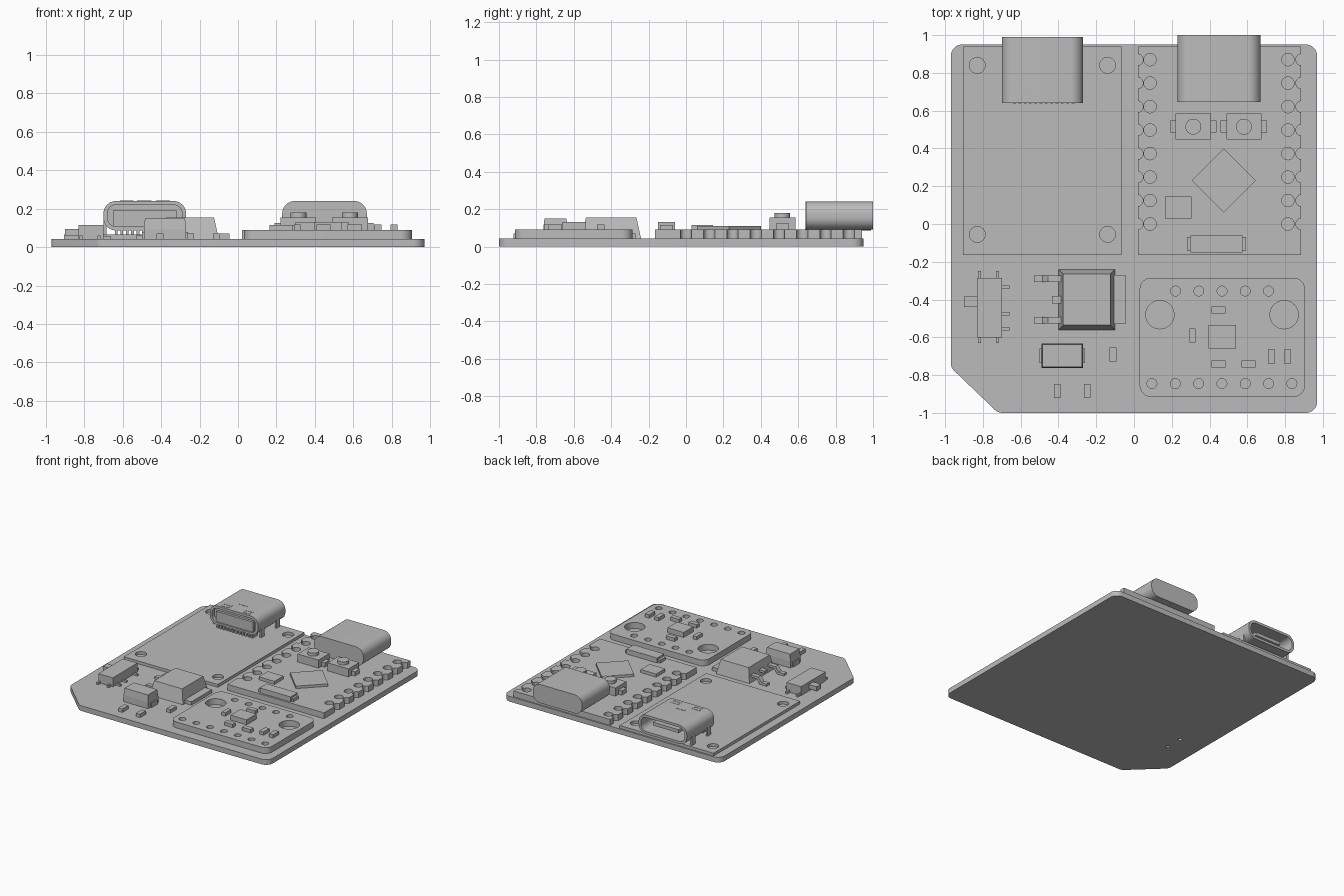
import bpy, bmesh, math
from mathutils import Vector, Matrix

if "Cube" in bpy.data.objects:
    bpy.data.objects.remove(bpy.data.objects["Cube"])

grey = bpy.data.materials.new("plain grey")
grey.diffuse_color = (0.5, 0.5, 0.5, 1)
grey.use_nodes = True
grey.node_tree.nodes["Principled BSDF"].inputs["Base Color"].default_value = grey.diffuse_color


def add(name, mesh):
    mesh.materials.clear()
    mesh.materials.append(grey)
    ob = bpy.data.objects.new(name, mesh)
    bpy.context.collection.objects.link(ob)
    return ob


def box(name, x0, x1, y0, y1, z0, z1, inset=0.0):
    """Box whose top can be drawn in for sloping sides."""
    bm = bmesh.new()
    bmesh.ops.create_cube(bm, size=1)
    for v in bm.verts:
        i = inset if v.co.z > 0 else 0
        v.co = (x1 - i if v.co.x > 0 else x0 + i,
                y1 - i if v.co.y > 0 else y0 + i,
                z1 if v.co.z > 0 else z0)
    me = bpy.data.meshes.new(name)
    bm.to_mesh(me)
    bm.free()
    return add(name, me)


def plate(name, outlines, lo, hi, upright=False):
    """Extrude nested outlines along z, or along y when upright (outlines in x, z)."""
    cu = bpy.data.curves.new(name, 'CURVE')
    cu.dimensions, cu.fill_mode, cu.extrude = '2D', 'BOTH', (hi - lo) / 2
    for pts in outlines:
        s = cu.splines.new('POLY')
        s.points.add(len(pts) - 1)
        for p, q in zip(s.points, pts):
            p.co = (q[0], q[1], 0, 1)
        s.use_cyclic_u = True
    tmp = bpy.data.objects.new("outline", cu)
    bpy.context.collection.objects.link(tmp)
    dg = bpy.context.evaluated_depsgraph_get()
    me = bpy.data.meshes.new_from_object(tmp.evaluated_get(dg))
    bpy.data.objects.remove(tmp)
    mid = (lo + hi) / 2
    if upright:
        me.transform(Matrix.Translation((0, mid, 0)) @ Matrix.Rotation(math.pi / 2, 4, 'X'))
    else:
        me.transform(Matrix.Translation((0, 0, mid)))
    bm = bmesh.new()
    bm.from_mesh(me)
    bmesh.ops.remove_doubles(bm, verts=bm.verts, dist=1e-5)
    bmesh.ops.recalc_face_normals(bm, faces=bm.faces)
    bm.to_mesh(me)
    bm.free()
    return add(name, me)


def circle(x, y, r, n=24):
    return [(x + r * math.cos(2 * math.pi * i / n), y + r * math.sin(2 * math.pi * i / n))
            for i in range(n)]


def fillet(pts, r, n=8):
    out = []
    for i, p in enumerate(pts):
        p = Vector(p)
        d1 = (Vector(pts[i - 1]) - p).normalized()
        d2 = (Vector(pts[(i + 1) % len(pts)]) - p).normalized()
        half = d1.angle(d2) / 2
        c = p + (d1 + d2).normalized() * r / math.sin(half)
        a, b = p + d1 * r / math.tan(half) - c, p + d2 * r / math.tan(half) - c
        out += [tuple(c + a.lerp(b, k / n).normalized() * r) for k in range(n + 1)]
    return out


def rect(x0, x1, y0, y1):
    return [(x0, y0), (x1, y0), (x1, y1), (x0, y1)]


B, M, L = 0.042, 0.09, 0.065   # top of base board, right modules, left module

# base board with chamfered corner and two peg holes
plate("base_board", [fillet([(-.72, -1), (.97, -1), (.97, .95), (-.97, .95), (-.97, -.76)], .06),
                     circle(-.76, -.52, .014), circle(-.76, -.38, .014)], 0, B)

# left charger module
plate("charger_board", [rect(-.905, -.065, -.165, .94)] +
      [circle(x, y, .042) for x in (-.83, -.14) for y in (-.055, .84)], B, L)

# open socket on the charger: shell, core, tongue, pins, legs
plate("charger_socket_shell", [fillet(rect(-.70, -.27, .087, .24), .065),
                               fillet(rect(-.68, -.29, .107, .22), .046)], .64, .99, True)
plate("charger_socket_core", [fillet(rect(-.68, -.29, .107, .22), .046)], .67, .74, True)
box("charger_socket_back", -.65, -.32, .65, .70, .09, .19)
box("charger_socket_tongue", -.60, -.37, .74, .95, .15, .177)
for i in range(12):
    x = -.64 + i * .0282
    box("charger_socket_pin", x, x + .014, .637, .70, L, .095)
for x in (-.70, -.285):
    for y in (.68, .88):
        box("charger_socket_leg", x, x + .015, y, y + .045, L - .02, .15)
# U-shaped spring marks on the shell
for cx, s in ((-.582, 1), (-.388, -1)):
    for y in (.665, .70):
        box("spring_mark", cx - .033, cx + .033, y - .006, y + .006, .238, .242)
    box("spring_mark_end", cx + s * .033 - .005, cx + s * .033 + .005, .66, .706, .238, .242)
box("latch_mark", -.525, -.45, .757, .767, .238, .242)

# controller board with notched edges and pin holes
ys = [.87 - i * .1243 for i in range(8)]


def notches(x, rows, s):
    return [(x + s * .028 * math.sin(a), y - s * -1 * -1 * .03 * math.cos(a) * 1)
            for y in rows for a in [math.pi * k / 8 for k in range(9)]]


right = notches(.885, ys[::-1], -1)
right = [(x, y) for x, y in right]
edge = []
for y in ys[::-1]:   # right edge runs upward
    edge += [(.885 - .028 * math.sin(math.pi * k / 8), y - .03 * math.cos(math.pi * k / 8))
             for k in range(9)]
left = [(.905 - x, y) for x, y in reversed(edge)]
plate("controller_board", [[(.02, -.165), (.885, -.165)] + edge + [(.885, .94), (.02, .94)] + left] +
      [circle(x, y, .033) for x in (.085, .815) for y in ys], B, M)

# controller parts: closed socket, buttons, chips, crystal
plate("controller_socket", [fillet(rect(.23, .67, M, .24), .065)], .645, 1.0, True)
for x in (.314, .582):
    box("button_body", x - .093, x + .093, .447, .585, M, .155)
    box("button_tabs", x - .123, x + .123, .485, .548, M, .125)
    plate("button_cap", [circle(x, .515, .042)], .155, .18)
plate("main_chip", [circle(.475, .23, .17, 4)], M, .11)
box("small_chip", .165, .305, .03, .145, M, .115)
box("crystal_body", .30, .575, -.15, -.06, M, .13)
box("crystal_ends", .28, .592, -.14, -.07, M, .115)

# sensor board with mounting and pin holes
plate("sensor_board", [fillet(rect(.03, .905, -.915, -.285), .06)] +
      [circle(x, -.48, .075, 32) for x in (.137, .795)] +
      [circle(.22 + i * .123, -.355, .026) for i in range(5)] +
      [circle(.095 + i * .1235, -.845, .026) for i in range(7)], B, M)
box("sensor_chip", .395, .54, -.66, -.535, M, .13)
for x, y, w, h in ((.447, -.456, .075, .038), (.31, -.59, .032, .075), (.447, -.741, .075, .038),
                   (.607, -.741, .075, .038), (.727, -.701, .037, .075), (.812, -.701, .037, .075)):
    box("sensor_resistor", x - w / 2, x + w / 2, y - h / 2, y + h / 2, M, .117)

# slide switch
box("switch_body", -.83, -.70, -.60, -.285, B, .115)
box("switch_lever", -.90, -.83, -.44, -.385, .06, .095)
for x in (-.825, -.73):
    box("switch_feet", x, x + .016, -.63, -.25, B, .06)
for y in (-.335, -.475, -.555):
    box("switch_pin", -.70, -.66, y - .009, y + .009, B, .056)

# voltage regulator: body, heat tab, bent leads
box("regulator_body", -.40, -.10, -.56, -.24, B, .155, .025)
box("regulator_tab", -.12, -.045, -.53, -.27, B, .07)
lead = [(-.53, B), (-.47, B), (-.44, .08), (-.38, .08), (-.38, .098), (-.455, .098),
        (-.485, .06), (-.53, .06)]
for y in (-.29, -.51):
    plate("regulator_lead", [lead], y - .018, y + .018, True)
box("regulator_stub", -.435, -.38, -.42, -.38, .08, .098)

# diode and loose resistors on the base board
box("diode_lower", -.49, -.27, -.763, -.633, B, .095)
box("diode_upper", -.49, -.27, -.763, -.633, .095, .15, .006)
box("diode_ends", -.50, -.26, -.735, -.66, B, .08)
for x, y in ((-.111, -.691), (-.406, -.885), (-.248, -.885)):
    box("base_resistor", x - .018, x + .018, y - .037, y + .037, B, .07)

# smooth the round parts, keep edges sharp
for ob in bpy.context.collection.objects:
    ob.select_set(True)
    bpy.context.view_layer.objects.active = ob
bpy.ops.object.shade_smooth_by_angle(angle=math.radians(30))
